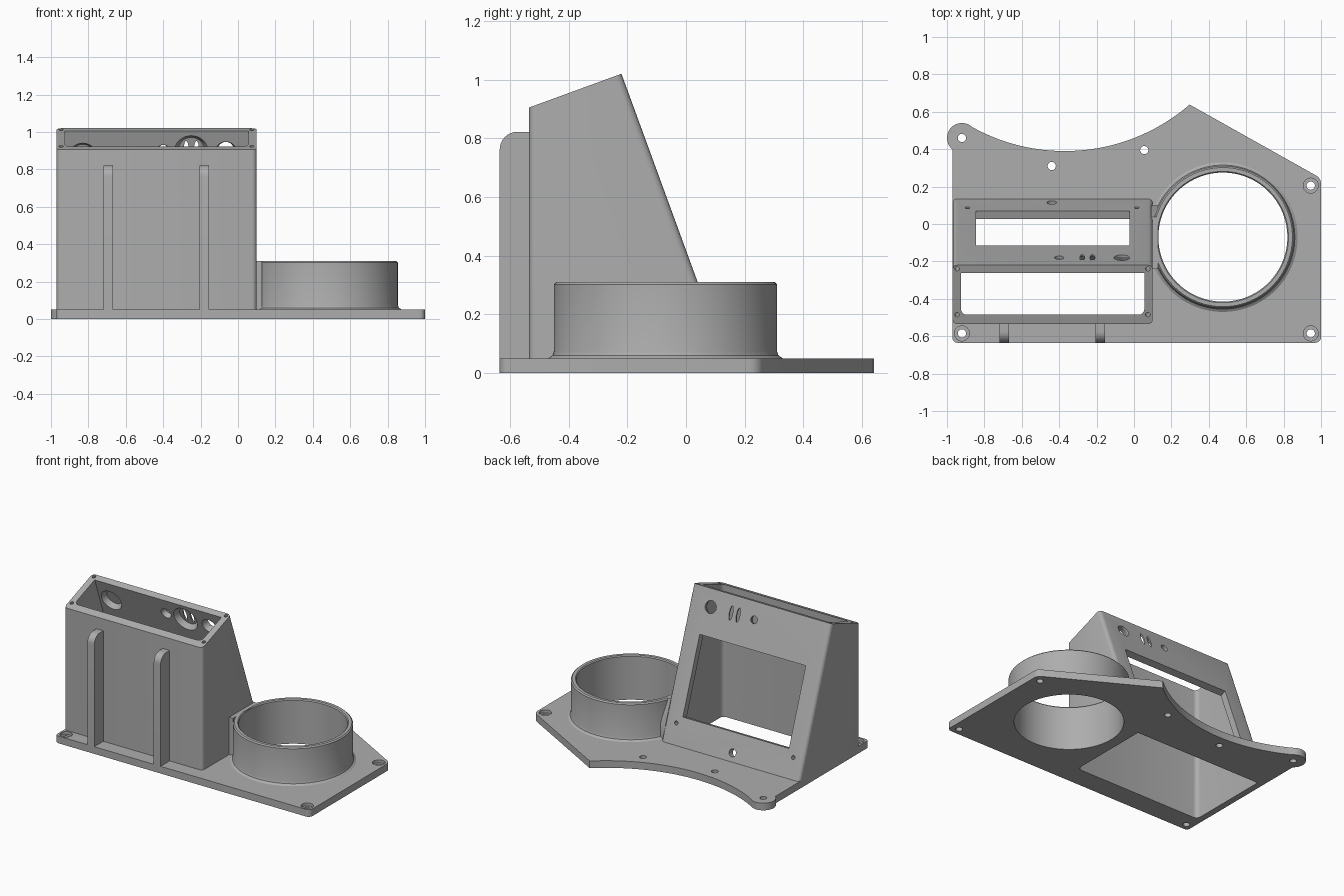
import bpy, bmesh
from math import radians, sin, cos, pi, sqrt, atan2
from mathutils import Matrix, Vector

cube = bpy.data.objects.get("Cube")
if cube:
    bpy.data.objects.remove(cube)

grey = bpy.data.materials.new("printed grey")
grey.use_nodes = True
COLOUR = (0.42, 0.42, 0.42, 1)
grey.diffuse_color = COLOUR
grey.node_tree.nodes["Principled BSDF"].inputs["Base Color"].default_value = COLOUR

T = 0.05            # plate thickness
TILT = radians(20)  # lean of the sloped panel
K = 0.366           # panel run per unit of height


def finish(name, bm):
    bmesh.ops.recalc_face_normals(bm, faces=bm.faces)
    mesh = bpy.data.meshes.new(name)
    bm.to_mesh(mesh)
    bm.free()
    mesh.materials.append(grey)
    obj = bpy.data.objects.new(name, mesh)
    bpy.context.collection.objects.link(obj)
    return obj


def prism(name, points, start, end, axis="z", bevel_rule=None, width=0.02):
    """Extrude an outline along z (points are x, y) or x (points are y, z)."""
    bm = bmesh.new()
    place = (lambda a, b: (a, b, start)) if axis == "z" else (lambda a, b: (start, a, b))
    face = bm.faces.new([bm.verts.new(place(*p)) for p in points])
    out = bmesh.ops.extrude_face_region(bm, geom=[face])
    step = Vector((0, 0, end - start) if axis == "z" else (end - start, 0, 0))
    bmesh.ops.translate(bm, vec=step, verts=[v for v in out["geom"] if isinstance(v, bmesh.types.BMVert)])
    if bevel_rule:
        edges = [e for e in bm.edges if bevel_rule(e.verts[0].co, e.verts[1].co)]
        bmesh.ops.bevel(bm, geom=edges, offset=width, segments=4, profile=0.5, affect="EDGES")
    return finish(name, bm)


def drill(pos, r, depth, tilt=0, r2=None, stretch=1):
    """Round cutter centred on pos, its axis tipped about x."""
    bm = bmesh.new()
    bmesh.ops.create_cone(bm, cap_ends=True, segments=32, radius1=r,
                          radius2=r if r2 is None else r2, depth=depth)
    turn = Matrix.Translation(pos) @ Matrix.Rotation(tilt, 4, "X") @ Matrix.Diagonal((1, stretch, 1, 1))
    bmesh.ops.transform(bm, matrix=turn, verts=bm.verts)
    return finish("cutter", bm)


def cut(obj, cutters):
    bpy.context.view_layer.objects.active = obj
    for c in cutters:
        mod = obj.modifiers.new("cut", "BOOLEAN")
        mod.object = c
        mod.solver = "EXACT"
        bpy.ops.object.modifier_apply(modifier=mod.name)
        bpy.data.objects.remove(c)


def arc(cx, cy, r, a0, a1, n):
    angles = [radians(a0 + (a1 - a0) * i / n) for i in range(n + 1)]
    return [(cx + r * cos(a), cy + r * sin(a)) for a in angles]


def cavity():
    """Inside of the housing, open through the rim and the plate."""
    back = 0.135 - 0.048
    profile = [(-0.485, -0.1), (back + 0.15 * K, -0.1), (back - 1.15 * K, 1.2), (-0.485, 1.2)]
    front = lambda a, b: abs(a.x - b.x) < 1e-4 and max(a.y, b.y) < -0.48
    return prism("cutter", profile, -0.925, 0.055, "x", front, 0.03)


# Base plate with a scooped back edge and a round ear
outline = arc(-0.945, -0.61, 0.025, 180, 270, 6)
outline += arc(0.97, -0.605, 0.03, 270, 360, 6)
outline += arc(0.95, 0.215, 0.05, 0, 60, 6)
outline += [(0.3, 0.637)]
sweep = atan2(0.67, 0.77) * 180 / pi
outline += arc(-0.37, 1.41, 1.02, 270 + sweep, 270 - 29, 40)
outline += arc(-0.92, 0.46, 0.08, 58, 232, 18)
plate = prism("base_plate", outline, 0, T)
holes = [cavity(), ]
bore = bmesh.new()
bmesh.ops.create_cone(bore, cap_ends=True, segments=96, radius1=0.345, radius2=0.345, depth=0.4)
bmesh.ops.translate(bore, vec=(0.475, -0.07, 0), verts=bore.verts)
holes.append(finish("cutter", bore))
for x, y in [(-0.92, -0.585), (0.945, -0.585), (0.945, 0.205)]:
    holes += [drill((x, y, 0), 0.022, 0.3), drill((x, y, T), 0.04, 0.04)]
for x, y in [(-0.92, 0.46), (-0.44, 0.31), (0.055, 0.395)]:
    holes.append(drill((x, y, 0), 0.022, 0.3))
cut(plate, holes)

# Leaning display housing
side = [(-0.535, T), (0.135, T), (-0.22, 1.02), (-0.535, 0.905)]


def upright(a, b):
    return abs(a.x - b.x) < 1e-4 and abs(a.z - b.z) > 0.5


housing = prism("display_housing", side, -0.97, 0.1, "x", upright, 0.025)


def on_panel(x, y, out=0):
    base = Vector((x, y, T + (0.135 - y) / K))
    return base + out * Vector((0, cos(TILT), sin(TILT)))


PANEL = TILT - pi / 2
cuts = [cavity()]
# Screen window
window = bmesh.new()
bmesh.ops.create_cube(window, size=1)
bmesh.ops.transform(window, verts=window.verts, matrix=Matrix.Translation(on_panel(-0.435, -0.0225))
                    @ Matrix.Rotation(PANEL, 4, "X") @ Matrix.Diagonal((0.82, 0.54, 0.2, 1)))
cuts.append(finish("cutter", window))
# Control holes, slots and screw holes: x, y, radius, stretch
for x, y, r, s in [(-0.065, -0.18, 0.042, 1), (-0.4, -0.18, 0.025, 1), (-0.44, 0.115, 0.026, 1),
                   (-0.277, -0.18, 0.013, 3.6), (-0.222, -0.18, 0.013, 3.6),
                   (-0.89, 0.087, 0.013, 1), (0.015, 0.087, 0.013, 1)]:
    cuts.append(drill(on_panel(x, y), r, 0.16, PANEL, stretch=s))
# Tapered recesses behind the panel
for x, y, r in [(-0.065, -0.18, 0.062), (-0.4, -0.18, 0.042), (-0.25, -0.18, 0.1), (-0.83, -0.17, 0.085)]:
    cuts.append(drill(on_panel(x, y, -0.035), r, 0.05, PANEL, r2=r * 0.68))
# Lid screw holes in the rim
for x in (-0.946, 0.074):
    for y in (-0.24, -0.485):
        cuts.append(drill((x, y, 0.905 + (y + 0.535) * 0.365), 0.012, 0.12, TILT))
cut(housing, cuts)

# Cup ring, turned from a wall section with a small foot fillet
section = [(0.345, T), (0.345, 0.303), (0.351, 0.31), (0.372, 0.31), (0.38, 0.302),
           (0.38, 0.075), (0.385, 0.06), (0.4, T)]
bm = bmesh.new()
verts = [bm.verts.new((r, 0, z)) for r, z in section]
loop = [bm.edges.new((verts[i], verts[(i + 1) % len(verts)])) for i in range(len(verts))]
bmesh.ops.spin(bm, geom=verts + loop, cent=(0, 0, 0), axis=(0, 0, 1), angle=2 * pi, steps=96)
bmesh.ops.remove_doubles(bm, verts=bm.verts, dist=1e-4)
bmesh.ops.translate(bm, vec=(0.475, -0.07, 0), verts=bm.verts)
ring = finish("cup_ring", bm)

# Web joining ring and housing
web = prism("ring_web", [(-0.24, T), (0.1, T), (0.1, 0.145), (0.038, 0.31), (-0.24, 0.31)], 0.09, 0.128, "x")

# Front ribs with rounded tops
parts = [plate, housing, ring, web]
rib = [(-0.53, T), (-0.53, 0.822)] + arc(-0.575, 0.762, 0.06, 90, 180, 8) + [(-0.635, T)]
for name, x in (("right_rib", -0.72), ("left_rib", -0.207)):
    parts.append(prism(name, rib, x, x + 0.053, "x"))

# Smooth curves, crisp edges
bpy.ops.object.select_all(action="DESELECT")
for p in parts:
    p.select_set(True)
bpy.context.view_layer.objects.active = plate
bpy.ops.object.shade_smooth_by_angle(angle=radians(30))
